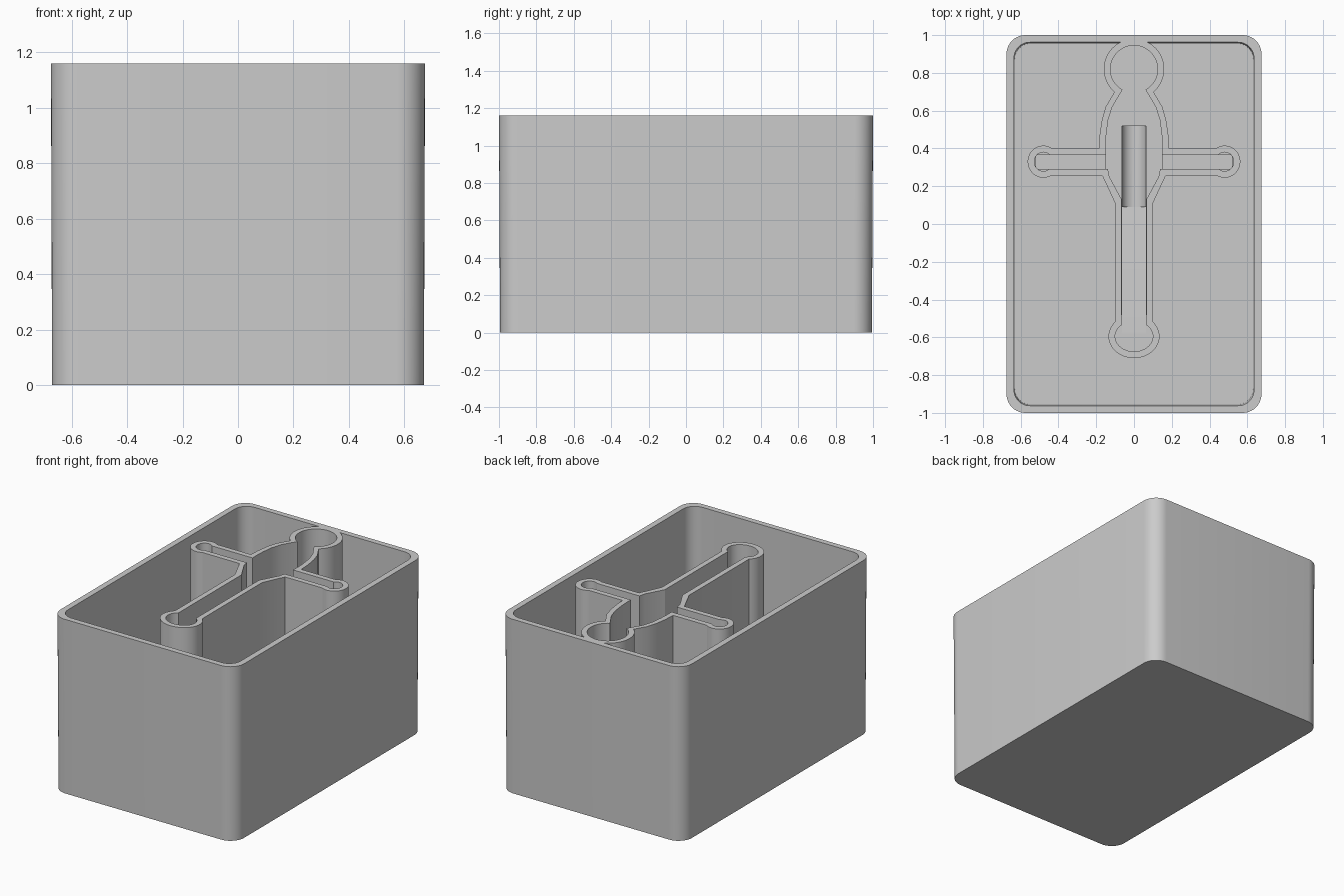
import bpy, bmesh
from math import sin, cos, pi

default = bpy.data.objects.get("Cube")
if default:
    bpy.data.objects.remove(default, do_unlink=True)

HEIGHT, FLOOR, ABOVE = 1.16, 0.10, 1.3


def prism(name, pts, lo, hi, axis="z", draft=0.0):
    """Extrude a closed profile along an axis; draft narrows the low end."""
    place = {"z": lambda a, b, c: (a, b, c),
             "x": lambda a, b, c: (c, a, b),
             "y": lambda a, b, c: (a, c, b)}[axis]
    bm = bmesh.new()
    low = [bm.verts.new(place(a * (1 - draft), b * (1 - draft), lo)) for a, b in pts]
    high = [bm.verts.new(place(a, b, hi)) for a, b in pts]
    bm.faces.new(low)
    bm.faces.new(high)
    for i in range(len(pts)):
        j = (i + 1) % len(pts)
        bm.faces.new((low[i], low[j], high[j], high[i]))
    bmesh.ops.recalc_face_normals(bm, faces=bm.faces)
    mesh = bpy.data.meshes.new(name)
    bm.to_mesh(mesh)
    bm.free()
    obj = bpy.data.objects.new(name, mesh)
    bpy.context.collection.objects.link(obj)
    return obj


def ellipse(x, y, rx, ry, n=48):
    return [(x + rx * cos(2 * pi * i / n), y + ry * sin(2 * pi * i / n)) for i in range(n)]


def rect(x0, x1, y0, y1):
    return [(x0, y0), (x1, y0), (x1, y1), (x0, y1)]


def rounded(w, d, r, n=10):
    pts = []
    for k, (sx, sy) in enumerate(((1, 1), (-1, 1), (-1, -1), (1, -1))):
        for i in range(n + 1):
            a = (k + i / n) * pi / 2
            pts.append((sx * (w - r) + r * cos(a), sy * (d - r) + r * sin(a)))
    return pts


def mirrored(half):
    return half + [(-x, y) for x, y in reversed(half)]


def combine(target, tool, operation):
    """Apply a boolean and discard the tool."""
    mod = target.modifiers.new("cut", "BOOLEAN")
    mod.operation, mod.solver, mod.object = operation, "EXACT", tool
    bpy.context.view_layer.objects.active = target
    bpy.ops.object.modifier_apply(modifier=mod.name)
    bpy.data.objects.remove(tool, do_unlink=True)


# Torso half-profiles, outside and inside of the divider wall
torso_outer = [(.10, .11), (.165, .25), (.18, .33), (.185, .40), (.182, .47),
               (.17, .55), (.15, .62), (.10, .705)]
torso_inner = [(.06, .12), (.13, .25), (.147, .33), (.15, .40), (.147, .47),
               (.137, .55), (.115, .62), (.06, .712)]


def figure(outer):
    """Profiles of the figure-shaped divider."""
    t = 0.035 if outer else 0.0
    shapes = [ellipse(0, .82, .125 + t, .125 + t),
              mirrored(torso_outer if outer else torso_inner),
              rect(-.065 - t, .065 + t, -.58, .16),
              ellipse(0, -.595, .10 + t, .08 + t)]
    for s in (-1, 1):
        shapes.append(ellipse(s * .48, .33, .048 + t, .05 + t))
    shapes.append(rect(-.48, .48, .29 - t, .365 + t))
    return shapes


# Box shell, hollowed around the divider
box = prism("box_with_figure_divider", rounded(.675, 1.0, .1), 0, HEIGHT, draft=.006)
cavity = prism("cavity", rounded(.636, .963, .085), FLOOR, ABOVE, draft=.007)
for pts in figure(True):
    combine(cavity, prism("divider_core", pts, -.1, ABOVE + .1), "DIFFERENCE")
combine(box, cavity, "DIFFERENCE")

# Hollow inside of the divider
for pts in figure(False):
    combine(box, prism("divider_hollow", pts, FLOOR, ABOVE), "DIFFERENCE")

# Recesses in the floor: arm slots, leg ramp and torso trough
for s in (-1, 1):
    slot = rect(*sorted((s * .15, s * .52)), .291, .364)
    combine(box, prism("arm_slot", slot, .07, .2), "DIFFERENCE")
ramp = [(-.57, FLOOR), (.09, .04), (.09, .2), (-.57, .2)]
combine(box, prism("leg_ramp", ramp, -.064, .064, axis="x"), "DIFFERENCE")
trough = ellipse(0, FLOOR + .003, .065, .065, 32)
combine(box, prism("torso_trough", trough, .09, .52, axis="y"), "DIFFERENCE")

# Plain grey finish
grey = bpy.data.materials.new("plain_grey")
grey.use_nodes = True
color = (.6, .6, .6, 1)
grey.diffuse_color = color
grey.node_tree.nodes["Principled BSDF"].inputs["Base Color"].default_value = color
box.data.materials.clear()
box.data.materials.append(grey)
for face in box.data.polygons:
    face.material_index = 0

bpy.ops.object.select_all(action="DESELECT")
box.select_set(True)
bpy.context.view_layer.objects.active = box
bpy.ops.object.shade_smooth_by_angle(angle=pi / 7)
